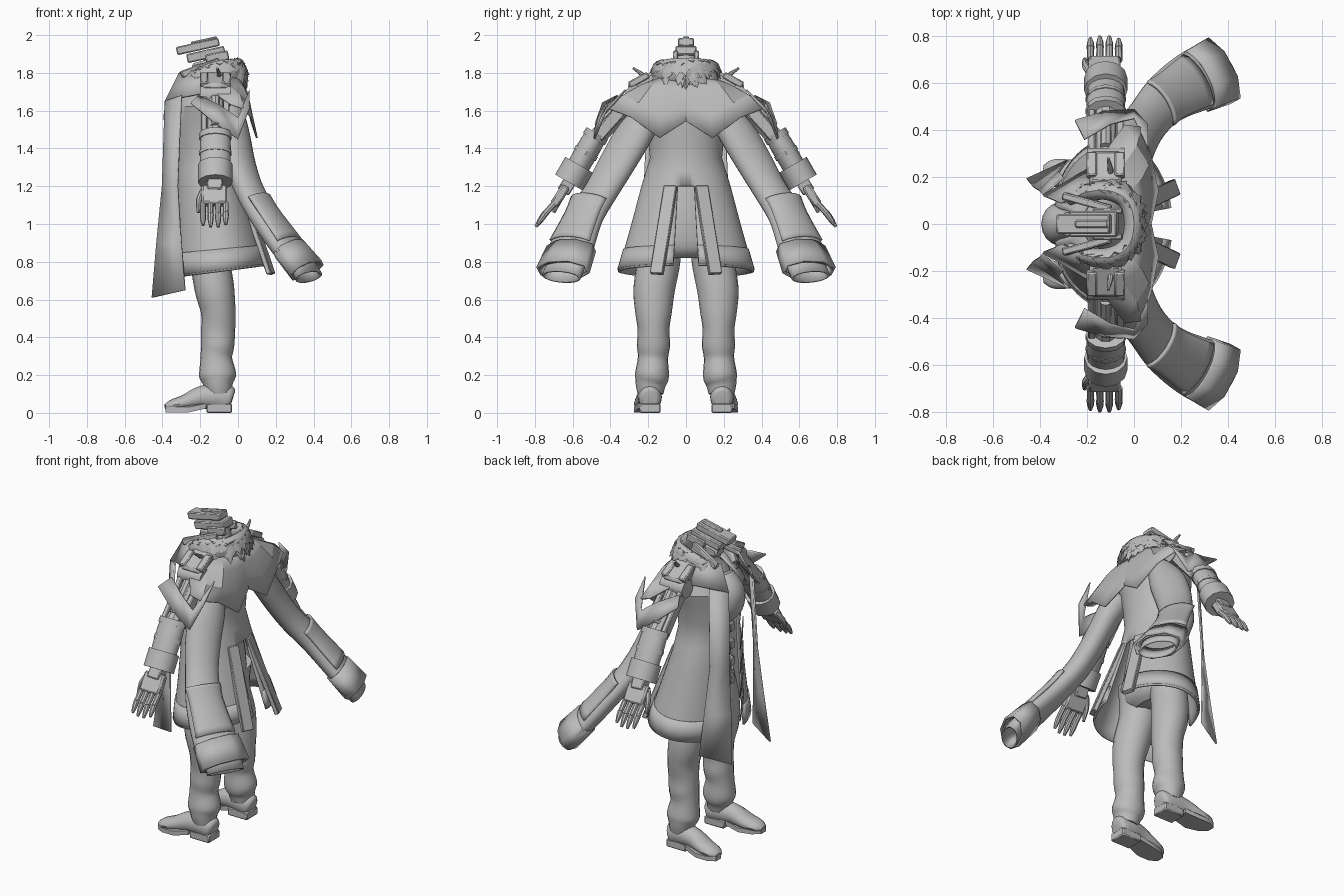
import bpy, bmesh, math, random
from mathutils import Vector as V

if "Cube" in bpy.data.objects:
    bpy.data.objects.remove(bpy.data.objects["Cube"])

random.seed(4)
grey = bpy.data.materials.new("plain grey")
grey.diffuse_color = (0.5, 0.5, 0.5, 1)
grey.use_nodes = True
grey.node_tree.nodes["Principled BSDF"].inputs["Base Color"].default_value = grey.diffuse_color


def make(name, verts, faces, mirror=False, thick=0, bevel=0, angle=35):
    me = bpy.data.meshes.new(name)
    me.from_pydata([tuple(v) for v in verts], [], faces)
    bm = bmesh.new()
    bm.from_mesh(me)
    bmesh.ops.recalc_face_normals(bm, faces=bm.faces)
    bm.to_mesh(me)
    bm.free()
    me.materials.append(grey)
    ob = bpy.data.objects.new(name, me)
    bpy.context.collection.objects.link(ob)
    bpy.context.view_layer.objects.active = ob
    bpy.ops.object.select_all(action='DESELECT')
    ob.select_set(True)
    bpy.ops.object.shade_smooth_by_angle(angle=math.radians(angle))
    if thick:
        m = ob.modifiers.new("thickness", 'SOLIDIFY')
        m.thickness, m.offset = thick, 0
    if bevel:
        m = ob.modifiers.new("bevel", 'BEVEL')
        m.width, m.segments = bevel, 1
    if mirror:
        m = ob.modifiers.new("mirror", 'MIRROR')
        m.use_axis = (False, True, False)
    return ob


def grid(rows, closed):
    """Verts and quads for equal-length rows of points."""
    n = len(rows[0])
    faces = [(i * n + j, i * n + (j + 1) % n, (i + 1) * n + (j + 1) % n, (i + 1) * n + j)
             for i in range(len(rows) - 1) for j in range(n if closed else n - 1)]
    return [p for r in rows for p in r], faces


def refine(path, steps):
    """Catmull-Rom resampling of rows of numbers."""
    out = []
    for i in range(len(path) - 1):
        p0, p1, p2, p3 = (path[max(0, min(len(path) - 1, i + k))] for k in (-1, 0, 1, 2))
        for s in range(steps):
            t = s / steps
            out.append(tuple(.5 * (2 * b + (c - a) * t + (2 * a - 5 * b + 4 * c - d) * t * t
                                   + (3 * b - a - 3 * c + d) * t ** 3)
                             for a, b, c, d in zip(p0, p1, p2, p3)))
    return out + [path[-1]]


def tube(name, path, wide=(0, 1, 0), n=16, phase=0, steps=4, arc=None, caps=True, grow=0, **kw):
    """Sweep ellipses along rows of (x, y, z, radius along wide, other radius)."""
    path = refine(path, steps) if steps > 1 else path
    pts = [V(p[:3]) for p in path]
    rows = []
    for i, p in enumerate(path):
        t = (pts[min(i + 1, len(pts) - 1)] - pts[max(i - 1, 0)]).normalized()
        u = V(wide) - t * t.dot(V(wide))
        u.normalize()
        v = t.cross(u)
        a0, a1 = arc or (phase, phase + 2 * math.pi)
        angs = [a0 + (a1 - a0) * j / (n - 1 if arc else n) for j in range(n)]
        rows.append([pts[i] + u * (p[3] + grow) * math.cos(a) + v * (p[4] + grow) * math.sin(a) for a in angs])
    verts, faces = grid(rows, not arc)
    if caps and not arc:
        faces += [tuple(range(n)), tuple(range(len(verts) - n, len(verts)))]
    return make(name, verts, faces, **kw)


def beam(name, a, b, w, d, wide=(0, 1, 0), bevel=.006, **kw):
    r = math.sqrt(2)
    return tube(name, [(*a, w * r, d * r), (*b, w * r, d * r)], wide, 4, math.pi / 4, 1, bevel=bevel, **kw)


def plate(name, rows, thick=.01, mirror=True):
    return make(name, *grid(rows, False), mirror=mirror, thick=thick, angle=25)


# coat sections: z, front x, back x, half width
COAT = [(.76, -.34, .155, .355), (.88, -.335, .12, .32), (1.0, -.33, .085, .285), (1.2, -.325, .025, .23),
        (1.35, -.325, .0, .185), (1.5, -.34, .01, .2), (1.62, -.34, .02, .23),
        (1.71, -.29, .01, .19), (1.78, -.22, -.02, .11)]


def coat_point(th, z, grow=0):
    k = max(i for i in range(len(COAT) - 1) if COAT[i][0] <= z + 1e-6)
    a, b = COAT[k], COAT[k + 1]
    f = (z - a[0]) / (b[0] - a[0])
    _, xf, xb, ry = (p + (q - p) * f for p, q in zip(a, b))
    x = (xf + xb) / 2 - ((xb - xf) / 2 + grow) * math.cos(th)
    return V((x, (ry + grow) * math.sin(th), z + .13 * x * max(0, 1 - (z - .76) / .4)))


def coat_shell(name, zs, grow, thick):
    n, gap = 61, .3
    ths = [gap + (2 * math.pi - 2 * gap) * j / (n - 1) for j in range(n)]
    verts, faces = grid([[coat_point(t, z, grow) for t in ths] for z in zs], False)
    # open the rear vent
    faces = [f for k, f in enumerate(faces)
             if not (zs[k // (n - 1)] < 1.19 and abs(k % (n - 1) + .5 - (n - 1) / 2) < 2.4)]
    make(name, verts, faces, thick=thick)


coat_shell("coat", [.76, .82, .88, .94, 1.0, 1.07, 1.13, 1.2, 1.28, 1.35, 1.42, 1.5, 1.56, 1.62, 1.67, 1.71, 1.78], 0, .012)
coat_shell("hem_band", [.77, .82, .875], .006, .012)

# inner garment
inner = [(-.13, 0, .82, .13, .07), (-.13, 0, .88, .2, .12), (-.13, 0, 1.05, .19, .13), (-.14, 0, 1.3, .15, .11),
         (-.15, 0, 1.5, .17, .13), (-.14, 0, 1.64, .17, .13), (-.12, 0, 1.75, .1, .08), (-.13, 0, 1.9, .05, .05)]
tube("inner_torso", inner, n=28)
tube("chest_guard", [(-.28, 0, 1.42, .05, .04), (-.31, 0, 1.5, .085, .07), (-.32, 0, 1.6, .085, .07),
                     (-.28, 0, 1.7, .05, .04)], n=16)
for i in range(4):
    z = 1.02 + i * .11
    beam("front_buckle", (-.27, -.075, z), (-.27, .075, z + .02), .022, .02, wide=(0, 0, 1))
    beam("front_clasp", (-.3, .02, z - .02), (-.3, .02, z + .04), .022, .012, mirror=True)

# rear straps beside the vent
beam("rear_strap", (.016, .08, 1.2), (.175, .155, .735), .036, .014, wide=(-.35, 1, 0), mirror=True, bevel=.004)

# long front strips, lapels and ragged edges
plate("front_strip", [[(-.385, .12, 1.65), (-.30, .2, 1.68)], [(-.40, .14, 1.2), (-.32, .22, 1.2)],
                      [(-.43, .16, .9), (-.30, .25, .9)], [(-.455, .19, .61), (-.28, .27, .65)]])
plate("upper_lapel", [[(-.31, .09, 1.8), (-.12, .17, 1.83)], [(-.385, .12, 1.65), (-.2, .23, 1.69)]])
for i in range(4):
    z = .82 + i * .15
    make("ragged_edge", [(-.33, .09, z), (-.33, .1, z + .13), (-.35, .04, z - .05)], [(0, 1, 2)], mirror=True, thick=.006)

# shoulder cape with pointed hem
plate("cape", [[(.0, 0, 1.78), (.0, .07, 1.78), (-.02, .14, 1.77), (-.1, .18, 1.76), (-.2, .18, 1.73)],
               [(.042, 0, 1.7), (.045, .1, 1.7), (.03, .19, 1.72), (-.05, .24, 1.73), (-.2, .22, 1.70)],
               [(.055, 0, 1.62), (.072, .13, 1.58), (.06, .25, 1.64), (.01, .33, 1.68), (-.12, .31, 1.69)],
               [(.07, 0, 1.545), (.10, .14, 1.455), (.07, .29, 1.565), (.03, .41, 1.61), (-.04, .42, 1.635)]])
plate("shoulder_strap", [[(-.21, .36, 1.68), (-.25, .44, 1.64)], [(-.1, .425, 1.63), (-.13, .475, 1.54)],
                         [(.0, .45, 1.56), (.0, .485, 1.45)], [(.06, .32, 1.71), (.06, .42, 1.61)]])

# hanging sleeves with cuffs
W = (.5, -.87, 0)
sleeve = [(-.05, .18, 1.6, .07, .075), (-.025, .27, 1.48, .1, .07), (.01, .365, 1.32, .1, .065),
          (.06, .445, 1.18, .093, .062), (.14, .535, 1.04, .105, .06), (.25, .602, .89, .125, .06),
          (.36, .65, .76, .137, .06)]
tube("sleeve", sleeve, W, 24, caps=False, thick=.012, mirror=True)
tube("cuff_band", [(.27, .607, .87, .14, .07), (.365, .652, .755, .152, .075)], W, 8, math.pi / 8, steps=1,
     caps=False, thick=.014, mirror=True)
tube("cuff_panel", [(.09, .5, 1.12, .11, .06)] + sleeve[4:6], W, 9, arc=(1.15 * math.pi, 1.85 * math.pi), grow=.01,
     thick=.014, mirror=True)
tube("cuff_lining", [(.32, .625, .81, .11, .05), (.375, .66, .72, .11, .05)], W, 20, steps=1,
     caps=False, thick=.01, mirror=True)

# mechanical arms
X = (1, 0, 0)
arm = lambda t, dx=0: (-.12 + dx, .47 + .15 * t, 1.48 - .26 * t)
beam("shoulder_housing", (-.12, .15, 1.76), (-.12, .29, 1.69), .07, .055, X, .015, mirror=True)
tube("shoulder_joint", [(-.2, .27, 1.68, .055, .055), (-.04, .27, 1.68, .055, .055)], (0, 0, 1), 14, steps=1, mirror=True)
for dx in (-.06, .06):
    beam("arm_rail", (-.12 + dx, .26, 1.70), (-.12 + dx, .47, 1.46), .016, .032, X, mirror=True)
    beam("shoulder_cap", (-.12 + dx, .2, 1.79), (-.12 + dx, .3, 1.735), .022, .018, X, mirror=True)
tube("arm_core", [(-.12, .26, 1.68, .045, .045), (-.12, .48, 1.45, .05, .05)], X, 10, steps=1, mirror=True)
tube("arm_piston", [(-.12, .33, 1.67, .025, .02), (-.12, .47, 1.52, .025, .02)], X, 8, steps=1, mirror=True)
tube("forearm", [(*arm(0), .078, .058), (*arm(.3), .082, .062), (*arm(.7), .08, .06), (*arm(1), .082, .06)],
     X, 16, mirror=True)
for t0, t1, r, k in ((0, .12, .086, .02), (.36, .44, .086, .02), (.64, 1, .092, .008)):
    tube("forearm_band", [(*arm(t0), r, r - k), (*arm(t1), r, r - k)], X, 12, steps=1, mirror=True)
beam("wrist", (-.12, .60, 1.25), (-.125, .65, 1.17), .04, .035, X, mirror=True)
tube("wrist_knob", [(-.18, .60, 1.25, .035, .035), (-.06, .60, 1.25, .035, .035)], (0, 0, 1), 10, steps=1, mirror=True)
beam("palm", (-.125, .635, 1.2), (-.125, .70, 1.1), .068, .024, X, .01, mirror=True)
for i in range(4):
    x, l = -.185 + i * .04, (.93, 1, 1, .9)[i]
    k, m, e = (x, .695, 1.11), (x, .695 + .055 * l, 1.11 - .06 * l), (x, .695 + .1 * l, 1.11 - .125 * l)
    tube("finger_base", [(*k, .016, .017), (*m, .015, .016)], X, 8, steps=1, mirror=True)
    tube("finger_tip", [(*m, .017, .017), (*[(p + q) / 2 for p, q in zip(m, e)], .015, .015), (*e, .008, .008)],
         X, 8, steps=1, mirror=True)
tube("thumb", [(-.18, .64, 1.18, .018, .018), (-.205, .67, 1.13, .017, .017), (-.21, .70, 1.06, .008, .008)],
     X, 8, steps=2, mirror=True)
tube("shoulder_hook", [(-.1, .18, 1.74, .014, .014), (-.1, .23, 1.79, .012, .012), (-.11, .28, 1.825, .006, .006)],
     X, 8, mirror=True)

# fur collar with tufts
half = [(-.27, .1, 1.72, .03, .02), (-.2, .135, 1.77, .055, .035), (-.1, .14, 1.80, .065, .042), (-.025, .095, 1.805, .068, .042)]
ring = half + [(.0, 0, 1.81, .07, .042)] + [(p[0], -p[1], *p[2:]) for p in reversed(half)]
tube("fur_collar", ring, (0, 0, 1), 14)
path, verts, faces = refine(ring, 8), [], []
for _ in range(170):
    p = random.choice(path)
    c = V(p[:3])
    out = V((c.x + .11, c.y, 0)).normalized()
    a = random.uniform(-1.4, 1.5)
    d = out * math.cos(a) * p[4] + V((0, 0, math.sin(a))) * p[3]
    n = d.normalized()
    side = V((-out.y, out.x, 0))
    base = c + d * .93
    tip = c + d + n * .012 + V((0, 0, -.042)) + out * .008 + side * random.uniform(-.025, .025)
    up = V((0, 0, .02)) * math.cos(a) - out * .02 * math.sin(a)
    i = len(verts)
    verts += [base + side * .028, base + up + n * .006, base - side * .028, base - up, tip]
    faces += [(i + j, i + (j + 1) % 4, i + 4) for j in range(4)]
make("fur_tufts", verts, faces, angle=60)

# visor and head frame
beam("top_visor", (-.325, 0, 1.915), (-.1, 0, 1.965), .042, .022)
beam("visor_ridge", (-.25, 0, 1.955), (-.11, 0, 1.986), .016, .009)
beam("lower_visor", (-.27, 0, 1.875), (-.07, 0, 1.92), .055, .024)
beam("face_block", (-.24, 0, 1.82), (-.08, 0, 1.86), .045, .03, bevel=.012)
beam("side_goggle", (-.17, .055, 1.87), (-.05, .055, 1.895), .013, .025, mirror=True)
beam("jaw_strut", (-.3, .12, 1.79), (-.1, .065, 1.86), .016, .02, mirror=True)

# legs and shoes
tube("trouser_leg", [(-.12, .12, 1.0, .1, .11), (-.145, .14, .82, .112, .105), (-.125, .168, .66, .11, .105),
                     (-.105, .172, .54, .098, .092), (-.105, .172, .44, .084, .09), (-.108, .172, .36, .088, .088),
                     (-.115, .175, .29, .08, .084), (-.108, .18, .2, .09, .098), (-.105, .187, .15, .08, .078),
                     (-.1, .188, .1, .068, .066)], n=20, mirror=True)
tube("shoe", [(-.03, .19, .07, .04, .05), (-.05, .19, .075, .058, .07), (-.12, .192, .085, .064, .07),
              (-.2, .2, .08, .06, .06), (-.28, .21, .055, .064, .042), (-.35, .22, .04, .055, .03),
              (-.385, .225, .032, .028, .014)], n=16, mirror=True)
beam("shoe_heel", (-.1, .19, 0), (-.1, .19, .05), .055, .068, mirror=True)
sole = [(-.17, .15), (-.26, .145), (-.34, .165), (-.385, .2), (-.385, .25), (-.34, .275), (-.26, .275), (-.17, .255)]
n = len(sole)
make("shoe_sole", [(x, y, z + (.02 if x > -.2 else 0)) for z in (.003, .03) for x, y in sole],
     [tuple(range(n)), tuple(range(n, 2 * n))] + [(i, (i + 1) % n, n + (i + 1) % n, n + i) for i in range(n)], mirror=True)
